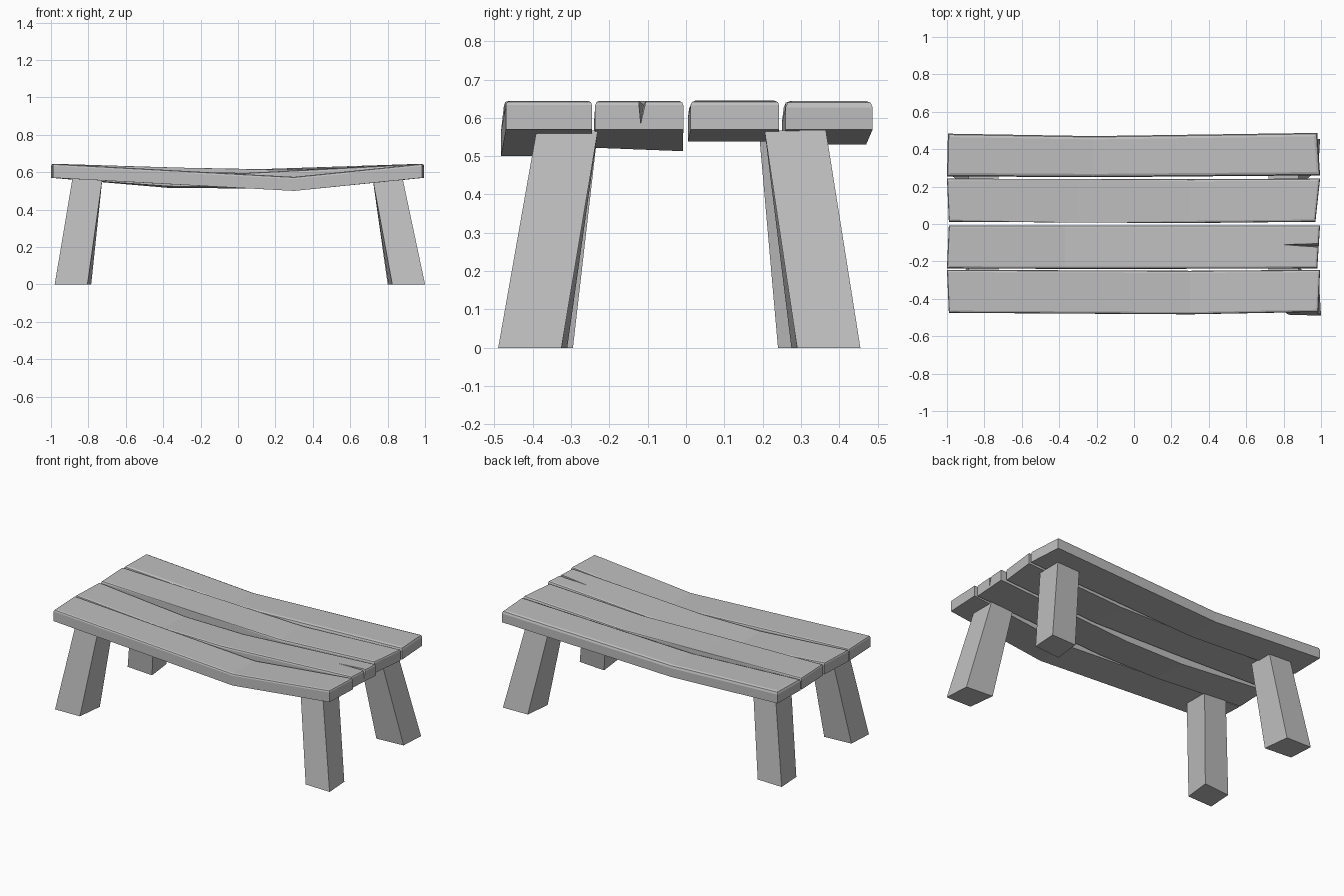
import bpy, bmesh

default = bpy.data.objects.get("Cube")
if default:
    bpy.data.objects.remove(default, do_unlink=True)

grey = bpy.data.materials.new("plain grey")
grey.use_nodes = True
color = (0.52, 0.52, 0.52, 1)
grey.diffuse_color = color
grey.node_tree.nodes["Principled BSDF"].inputs["Base Color"].default_value = color


def loft(name, rings, bevel=0):
    """Skin four-cornered rings; optionally round the rim of the top side."""
    bm = bmesh.new()
    loops = [[bm.verts.new(p) for p in ring] for ring in rings]
    for a, b in zip(loops, loops[1:]):
        for i in range(4):
            j = (i + 1) % 4
            bm.faces.new((a[i], a[j], b[j], b[i]))
    bm.faces.new(loops[0][::-1])
    bm.faces.new(loops[-1])
    if bevel:
        # corners 2 and 3 of each ring form the top side
        rim = [bm.edges.get((a[k], b[k])) for a, b in zip(loops, loops[1:]) for k in (2, 3)]
        rim += [bm.edges.get((r[2], r[3])) for r in (loops[0], loops[-1])]
        bmesh.ops.bevel(bm, geom=rim, offset=bevel, segments=2, profile=0.5, affect='EDGES')
    bmesh.ops.recalc_face_normals(bm, faces=bm.faces)
    mesh = bpy.data.meshes.new(name)
    bm.to_mesh(mesh)
    bm.free()
    mesh.materials.append(grey)
    obj = bpy.data.objects.new(name, mesh)
    bpy.context.collection.objects.link(obj)
    return obj


def plank(name, stations, tilt=0, bevel=0.012, thick=0.075):
    """Sagging board: stations are (x at near side, x at far side, y0, y1, underside z)."""
    rings = []
    for k, (xa, xb, y0, y1, z) in enumerate(stations):
        drop = tilt if 0 < k < len(stations) - 1 else 0
        rings.append([(xa, y0, z), (xb, y1, z - drop),
                      (xb, y1, z + thick - drop), (xa, y0, z + thick)])
    return loft(name, rings, bevel)


# Seat boards, front to back
plank("front_plank", [(-0.99, -1, -0.475, -0.245, 0.57),
                      (0.3, 0.3, -0.483, -0.25, 0.50),
                      (0.985, 0.995, -0.47, -0.245, 0.57)])
split_plank = plank("front_middle_plank", [(-1, -0.99, -0.237, -0.007, 0.57),
                                           (-0.37, -0.37, -0.24, -0.008, 0.525),
                                           (0.05, 0.05, -0.24, -0.008, 0.522),
                                           (0.98, 0.995, -0.237, -0.007, 0.57)], tilt=0.009)
plank("back_middle_plank", [(-0.99, -1, 0.012, 0.243, 0.57),
                            (-0.3, -0.3, 0.008, 0.24, 0.549),
                            (0.3, 0.3, 0.005, 0.24, 0.538),
                            (0.97, 0.995, 0.012, 0.243, 0.57)])
plank("back_plank", [(-1, -0.995, 0.255, 0.483, 0.57),
                     (-0.22, -0.22, 0.25, 0.47, 0.53),
                     (0.995, 0.98, 0.26, 0.487, 0.57)], bevel=0.018)

# Narrow split in the end of one board
tip = (0.79, -0.11, 0.634)
mouth = [(1.03, -0.129, 0.67), (1.03, -0.12, 0.575), (1.03, -0.098, 0.67)]
bm = bmesh.new()
t, a, b, c = [bm.verts.new(p) for p in [tip] + mouth]
for tri in ((t, a, b), (t, b, c), (t, c, a), (a, c, b)):
    bm.faces.new(tri)
bmesh.ops.recalc_face_normals(bm, faces=bm.faces)
mesh = bpy.data.meshes.new("split_cutter")
bm.to_mesh(mesh)
bm.free()
mesh.materials.append(grey)
cutter = bpy.data.objects.new("split_cutter", mesh)
bpy.context.collection.objects.link(cutter)
cutter.hide_render = True
cut = split_plank.modifiers.new("split", 'BOOLEAN')
cut.operation = 'DIFFERENCE'
cut.solver = 'EXACT'
cut.object = cutter
bpy.context.view_layer.objects.active = split_plank
bpy.ops.object.modifier_apply(modifier=cut.name)
bpy.data.objects.remove(cutter, do_unlink=True)


# Splayed legs, with feet slightly skewed out of square
def leg(name, sx, sy, foot, top):
    skew = [(-0.08, 0.085), (0.095, 0.09), (0.085, -0.075), (-0.1, -0.09)]
    square = [(-0.08, 0.08), (0.08, 0.08), (0.08, -0.08), (-0.08, -0.08)]
    low = [(foot[0] + sx * u, foot[1] + sy * v, 0) for u, v in skew]
    high = [(top[0] + sx * u, top[1] + sy * v, 0.567) for u, v in square]
    loft(name, [low, high])


leg("front_left_leg", 1, -1, (0.905, -0.40), (0.80, -0.31))
leg("front_right_leg", -1, -1, (-0.885, -0.385), (-0.805, -0.31))
leg("back_left_leg", 1, 1, (0.9, 0.365), (0.80, 0.285))
leg("back_right_leg", -1, 1, (-0.885, 0.33), (-0.805, 0.27))
